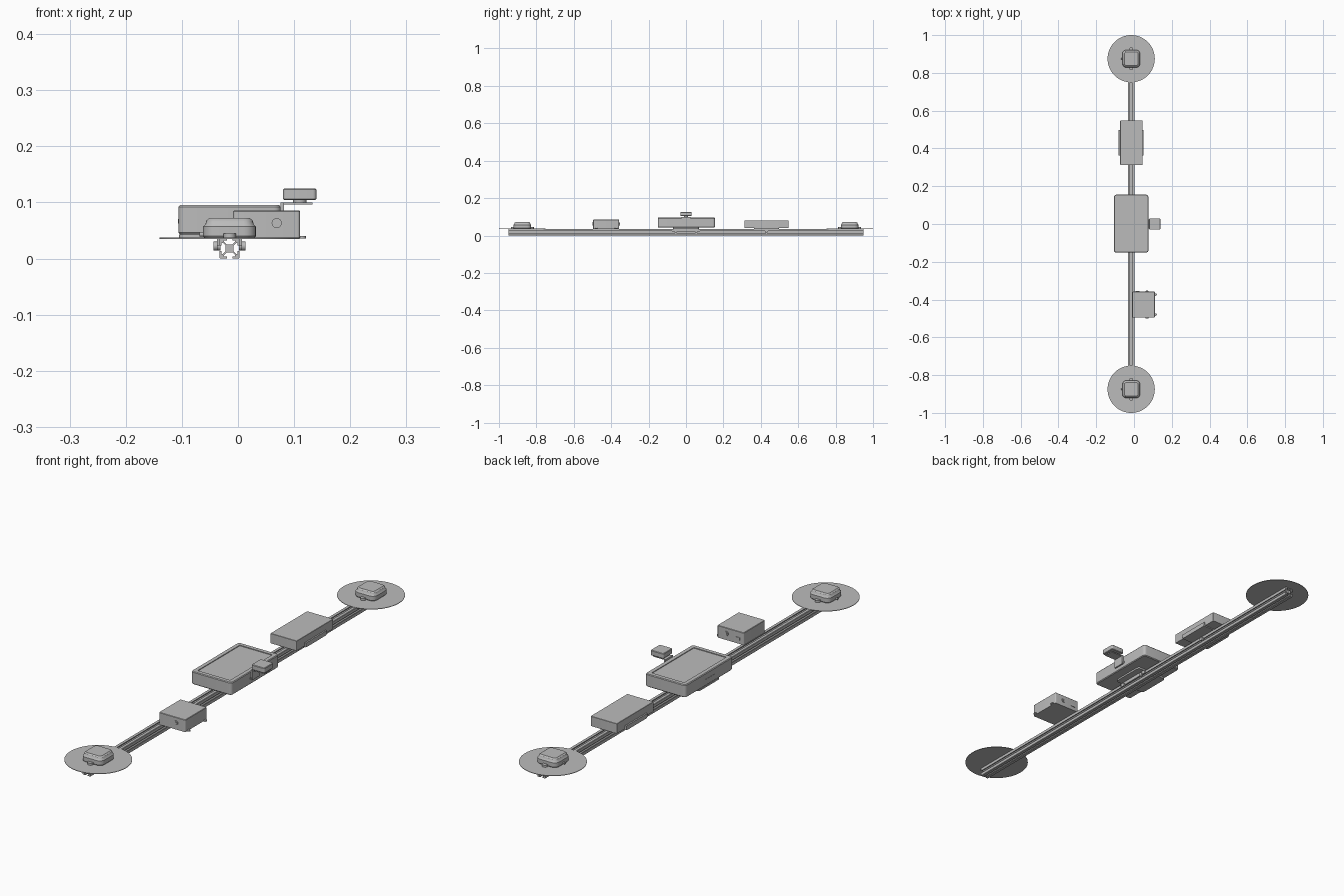
import bpy, bmesh, math
from mathutils import Matrix, Vector

if "Cube" in bpy.data.objects:
    bpy.data.objects.remove(bpy.data.objects["Cube"], do_unlink=True)

GREY = (0.5, 0.5, 0.5, 1)
grey = bpy.data.materials.new("plain grey")
grey.use_nodes = True
grey.diffuse_color = GREY
grey.node_tree.nodes["Principled BSDF"].inputs["Base Color"].default_value = GREY

RAIL_X, RAIL_Z = -0.015, 0.018
DECK = 0.036          # height of the rail's upper face
parts = []


def finish(name, bm):
    bmesh.ops.recalc_face_normals(bm, faces=bm.faces)
    mesh = bpy.data.meshes.new(name)
    bm.to_mesh(mesh)
    bm.free()
    mesh.materials.append(grey)
    ob = bpy.data.objects.new(name, mesh)
    bpy.context.collection.objects.link(ob)
    parts.append(ob)
    return ob


def loft(name, loops):
    """Skin equal-length point loops and cap both ends."""
    bm = bmesh.new()
    rings = [[bm.verts.new(p) for p in loop] for loop in loops]
    for a, b in zip(rings, rings[1:]):
        for i in range(len(a)):
            j = (i + 1) % len(a)
            bm.faces.new((a[i], a[j], b[j], b[i]))
    bm.faces.new(rings[0])
    bm.faces.new(rings[-1])
    return finish(name, bm)


def rounded(cx, cy, w, d, r, z, seg=5):
    pts = []
    for k, (sx, sy) in enumerate(((1, 1), (-1, 1), (-1, -1), (1, -1))):
        for i in range(seg + 1):
            a = math.pi / 2 * (k + i / seg)
            pts.append((cx + sx * (w / 2 - r) + r * math.cos(a),
                        cy + sy * (d / 2 - r) + r * math.sin(a), z))
    return pts


def case(name, x, y, w, d, r, levels):
    """Rounded box from (inset, height) levels."""
    return loft(name, [rounded(x, y, w - 2 * i, d - 2 * i, max(r - i, 0.0015), z)
                       for i, z in levels])


def box(name, x0, x1, y0, y1, z0, z1):
    bm = bmesh.new()
    bmesh.ops.create_cube(bm, size=1)
    for v in bm.verts:
        v.co = Vector(((x0 + x1) / 2 + v.co.x * (x1 - x0),
                       (y0 + y1) / 2 + v.co.y * (y1 - y0),
                       (z0 + z1) / 2 + v.co.z * (z1 - z0)))
    return finish(name, bm)


def rod(name, centre, radius, length, axis="Z", seg=24):
    bm = bmesh.new()
    turn = {"X": Matrix.Rotation(math.pi / 2, 4, "Y"),
            "Y": Matrix.Rotation(math.pi / 2, 4, "X"), "Z": Matrix()}[axis]
    bmesh.ops.create_cone(bm, cap_ends=True, segments=seg, radius1=radius, radius2=radius,
                          depth=length, matrix=Matrix.Translation(centre) @ turn)
    return finish(name, bm)


# Slotted rail: one slot side of the section, turned four times
slot = [(0.018, -0.005), (0.0145, -0.005), (0.0145, -0.010), (0.012, -0.010), (0.007, -0.005)]
side = [(0.018, -0.0165)] + slot + [(a, -b) for a, b in reversed(slot)] + [(0.018, 0.0165)]
section = []
for q in range(4):
    c, s = round(math.cos(q * math.pi / 2)), round(math.sin(q * math.pi / 2))
    section += [(a * c - b * s, a * s + b * c) for a, b in side]
loft("slotted_rail", [[(RAIL_X + a, y, RAIL_Z + b) for a, b in section] for y in (-0.95, 0.95)])

# Antenna at each end, on a thin round ground plate
for end, tag in ((-1, "front"), (1, "back")):
    y = 0.875 * end
    rod(f"{tag}_ground_plate", (RAIL_X, y, DECK), 0.125, 0.002, seg=64)
    case(f"{tag}_antenna", RAIL_X, y, 0.094, 0.094, 0.022,
         [(0.003, DECK), (0, 0.04), (0, 0.057), (0.004, 0.061),
          (0.006, 0.068), (0.011, 0.072)])
    rod(f"{tag}_antenna_connector", (RAIL_X - 0.048, y, 0.043), 0.004, 0.012, "X", 12)
    for s in (-1, 1):
        rod(f"{tag}_antenna_foot", (RAIL_X, y + s * 0.05, 0.041), 0.011, 0.008, seg=20)

# Display unit with a recessed screen, on a bracket over the rail
case("display_case", RAIL_X, 0.002, 0.182, 0.306, 0.012,
     [(0.003, 0.043), (0, 0.046), (0, 0.092), (0.0025, 0.095),
      (0.018, 0.095), (0.018, 0.092)])
case("display_bracket", RAIL_X - 0.02, 0, 0.14, 0.14, 0.012, [(0, DECK), (0, 0.043)])
for s in (-1, 1):
    x = RAIL_X + s * 0.020
    box("bracket_cheek", x - 0.002, x + 0.002, -0.075, 0.075, 0.022, DECK)
    for y in (-0.055, 0.055):
        rod("bracket_screw", (x + s * 0.005, y, 0.022), 0.008, 0.007, "X", 16)
    box("display_side_port", 0.076 if s > 0 else -0.107, 0.077 if s > 0 else -0.105,
        -0.03, 0.03, 0.062, 0.07)

# Small sensor carried on an angle arm beside the display
box("sensor_arm_upright", 0.076, 0.082, -0.024, 0.024, 0.06, 0.1)
box("sensor_arm_shelf", 0.076, 0.133, -0.02, 0.02, 0.096, 0.1)
rod("sensor_pivot", (0.11, 0, 0.102), 0.012, 0.008)
case("sensor_head", 0.11, 0, 0.059, 0.06, 0.006,
     [(0.002, 0.104), (0, 0.106), (0, 0.123), (0.002, 0.125)])

# Power unit with side clips
case("power_case", RAIL_X + 0.001, 0.43, 0.118, 0.236, 0.003,
     [(0, 0.04), (0, 0.079), (0.001, 0.08)])
case("power_cradle", RAIL_X, 0.43, 0.132, 0.135, 0.006, [(0, DECK), (0, 0.046)])
for s in (-1, 1):
    x = RAIL_X + s * 0.063
    box("power_clip", x - 0.003, x + 0.003, 0.363, 0.497, 0.04, 0.054)
    rod("power_screw", (RAIL_X + s * 0.021, 0.43, 0.022), 0.008, 0.009, "X", 16)

# Receiver unit beside the rail, with ports on both ends and two feet
case("receiver_case", 0.051, -0.427, 0.119, 0.138, 0.005,
     [(0, DECK), (0, 0.084), (0.0015, 0.0855)])
for y, s in ((-0.496, -1), (-0.358, 1)):
    rod("round_port_rim", (0.069, y + s * 0.001, 0.063), 0.009, 0.004, "Y", 20)
    rod("round_port_pin", (0.069, y + s * 0.002, 0.063), 0.005, 0.006, "Y", 16)
    rod("receiver_foot", (0.114, -0.427 + s * 0.053, 0.038), 0.007, 0.004, seg=16)
box("flat_port", 0.008, 0.03, -0.359, -0.356, 0.052, 0.062)

# Smooth rounded surfaces while keeping edges crisp
bpy.ops.object.select_all(action="DESELECT")
for ob in parts:
    ob.select_set(True)
bpy.context.view_layer.objects.active = parts[0]
bpy.ops.object.shade_smooth_by_angle(angle=math.radians(30))
